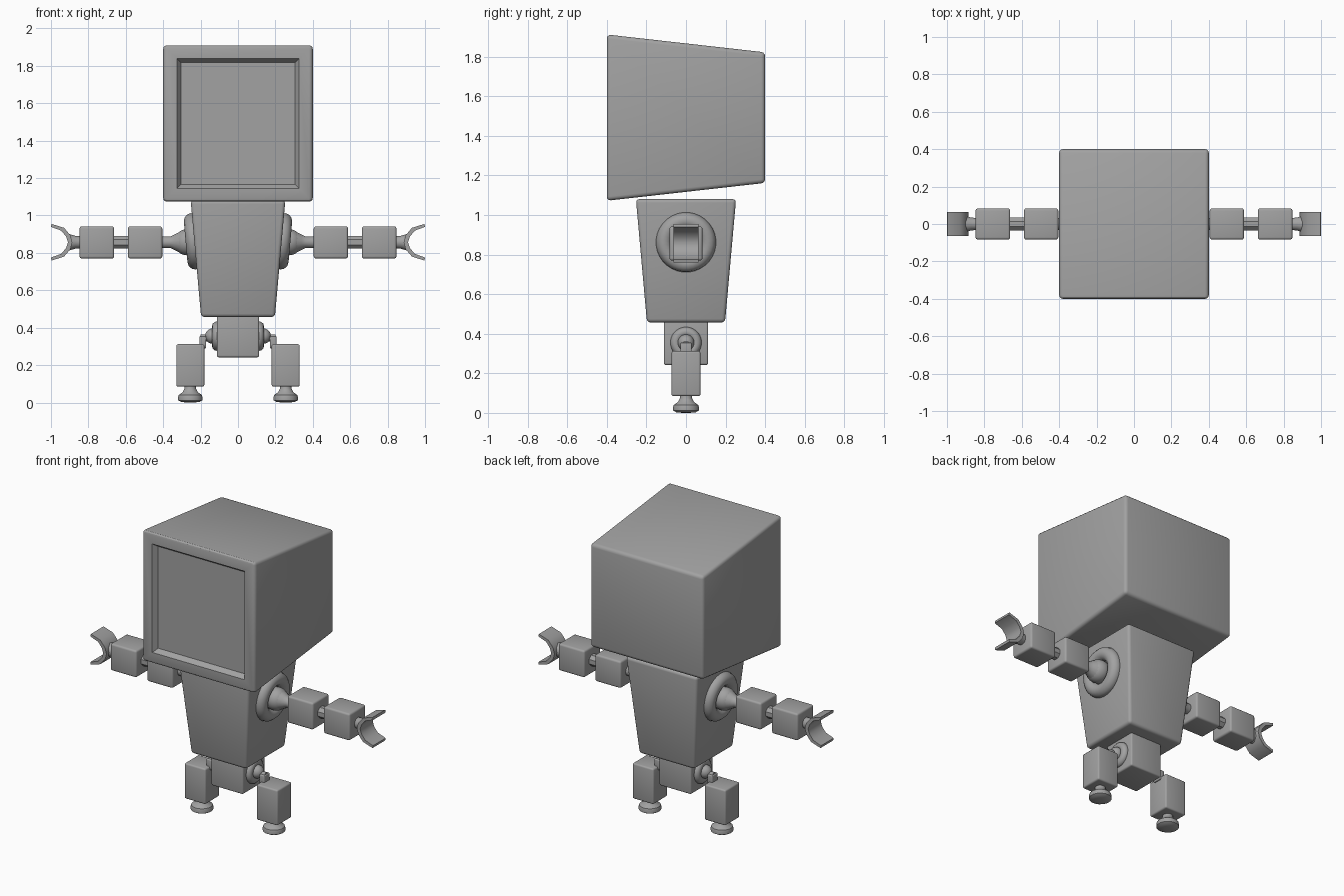
import bpy, bmesh, math
from mathutils import Matrix, Vector

if "Cube" in bpy.data.objects:
    bpy.data.objects.remove(bpy.data.objects["Cube"])

grey = bpy.data.materials.new("plain grey")
grey.diffuse_color = (0.36, 0.36, 0.36, 1)
grey.use_nodes = True
grey.node_tree.nodes["Principled BSDF"].inputs["Base Color"].default_value = grey.diffuse_color


def finish(bm, name, mirror=False, angle=35):
    """Turn a bmesh into a smooth-shaded object, optionally mirrored in x."""
    bmesh.ops.recalc_face_normals(bm, faces=bm.faces)
    me = bpy.data.meshes.new(name)
    bm.to_mesh(me)
    bm.free()
    me.materials.append(grey)
    me.shade_smooth()
    me.set_sharp_from_angle(angle=math.radians(angle))
    ob = bpy.data.objects.new(name, me)
    bpy.context.collection.objects.link(ob)
    if mirror:
        ob.modifiers.new("mirror", 'MIRROR')
    return ob


def box_bm(lo, hi, bevel, shape=None):
    """Bevelled box; shape(co) may move the corners first."""
    bm = bmesh.new()
    bmesh.ops.create_cube(bm, size=1)
    for v in bm.verts:
        v.co = Vector([lo[i] if v.co[i] < 0 else hi[i] for i in range(3)])
        if shape:
            shape(v.co)
    bmesh.ops.bevel(bm, geom=bm.edges[:], offset=bevel, segments=3,
                    profile=0.5, affect='EDGES')
    return bm


def lathe(name, profile, origin, axis, steps, angle=35, tilt=0, closed=False):
    """Spin (radius, along) points about x or z and mirror the result."""
    bm = bmesh.new()
    rings = []
    for r, h in profile:
        ring = []
        for k in range(steps):
            a = 2 * math.pi * (k + 0.5) / steps
            c, s = r * math.cos(a), r * math.sin(a)
            ring.append(bm.verts.new((h, c, s) if axis == 'x' else (c, s, h)))
        rings.append(ring)
    pairs = list(zip(rings, rings[1:]))
    if closed:
        pairs.append((rings[-1], rings[0]))
    else:
        bm.faces.new(rings[0])
        bm.faces.new(rings[-1])
    for a, b in pairs:
        for k in range(steps):
            n = (k + 1) % steps
            bm.faces.new((a[k], a[n], b[n], b[k]))
    bm.transform(Matrix.Translation(origin) @ Matrix.Rotation(tilt, 4, 'Y'))
    return finish(bm, name, True, angle)


def ring(name, origin, major, minor, tilt=0):
    pts = [(major + minor * math.cos(i * math.pi / 6), minor * math.sin(i * math.pi / 6))
           for i in range(12)]
    return lathe(name, pts, origin, 'x', 32, 40, tilt, True)


def ball(name, origin, r):
    pts = [(r * math.sin(i * math.pi / 12) + 0.0005, -r * math.cos(i * math.pi / 12))
           for i in range(13)]
    return lathe(name, pts, origin, 'x', 24)


# Head: wedge with a sunken screen in the front
def head_shape(co):
    if co.y > 0:
        co.z += -0.09 if co.z > 1.5 else 0.09


bm = box_bm((-0.4, -0.4, 1.072), (0.4, 0.4, 1.912), 0.02, head_shape)
bm.normal_update()
screen = max((f for f in bm.faces if f.normal.y < -0.99), key=lambda f: f.calc_area())
bmesh.ops.inset_region(bm, faces=[screen], thickness=0.075)
bmesh.ops.inset_region(bm, faces=[screen], thickness=0.03, depth=-0.03)
finish(bm, "head", angle=30)


# Torso: tapers toward the waist
def torso_shape(co):
    if co.z < 0.7:
        co.x *= 0.78
        co.y *= 0.78


finish(box_bm((-0.253, -0.253, 0.457), (0.253, 0.253, 1.08), 0.018, torso_shape), "torso")
finish(box_bm((-0.113, -0.112, 0.242), (0.113, 0.112, 0.48), 0.01), "pelvis")

# Arms
Z = 0.857
ring("shoulder_ring", (0.238, 0, Z + 0.005), 0.11, 0.042, math.radians(5.1))
ball("shoulder_ball", (0.272, 0, Z), 0.07)
lathe("shoulder_rod", [(0.058, 0.31), (0.042, 0.34), (0.032, 0.36), (0.032, 0.42)],
      (0, 0, Z), 'x', 16)
for name, x0, x1 in (("upper_arm", 0.405, 0.588), ("forearm", 0.662, 0.847)):
    finish(box_bm((x0, -0.083, 0.77), (x1, 0.083, 0.942), 0.012), name, True)
lathe("elbow", [(0.037, 0.57), (0.037, 0.68)], (0, 0, Z), 'x', 8)
lathe("wrist", [(0.032, 0.83), (0.035, 0.87), (0.047, 0.91)], (0, 0, Z), 'x', 16)

# Claw: open curved gripper, thick in the palm and thin at the tips
inner = [(1.0, 0.082), (0.945, 0.062), (0.919, 0.03), (0.909, 0)]
outer = [(0.886, 0), (0.896, 0.037), (0.93, 0.077), (0.997, 0.098)]
half = list(zip(inner, reversed(outer)))
sections = half + [((a[0], -a[1]), (b[0], -b[1])) for a, b in reversed(half[:-1])]
bm = bmesh.new()
loops = []
for a, b in sections:
    loops.append([bm.verts.new((p[0], y, Z + p[1])) for p, y in
                  ((a, -0.064), (a, 0.064), (b, 0.064), (b, -0.064))])
for p, q in zip(loops, loops[1:]):
    for k in range(4):
        n = (k + 1) % 4
        bm.faces.new((p[k], p[n], q[n], q[k]))
bm.faces.new(loops[0])
bm.faces.new(loops[-1])
finish(bm, "claw", True, 45)

# Legs
H = 0.355
ring("hip_ring", (0.113, 0, H), 0.053, 0.026)
ball("hip_ball", (0.135, 0, H), 0.041)
lathe("hip_rod", [(0.02, 0.15), (0.02, 0.2)], (0, 0, H - 0.01), 'x', 12)
finish(box_bm((0.17, -0.028, 0.29), (0.206, 0.028, 0.355), 0.005), "hip_link", True)
finish(box_bm((0.18, -0.073, 0.085), (0.33, 0.073, 0.312), 0.01), "leg", True)
lathe("foot", [(0.03, 0.1), (0.031, 0.075), (0.042, 0.055), (0.063, 0.04),
               (0.066, 0.03), (0.066, 0.012), (0.05, 0.003), (0.02, 0.0)],
      (0.255, 0, 0), 'z', 16)
